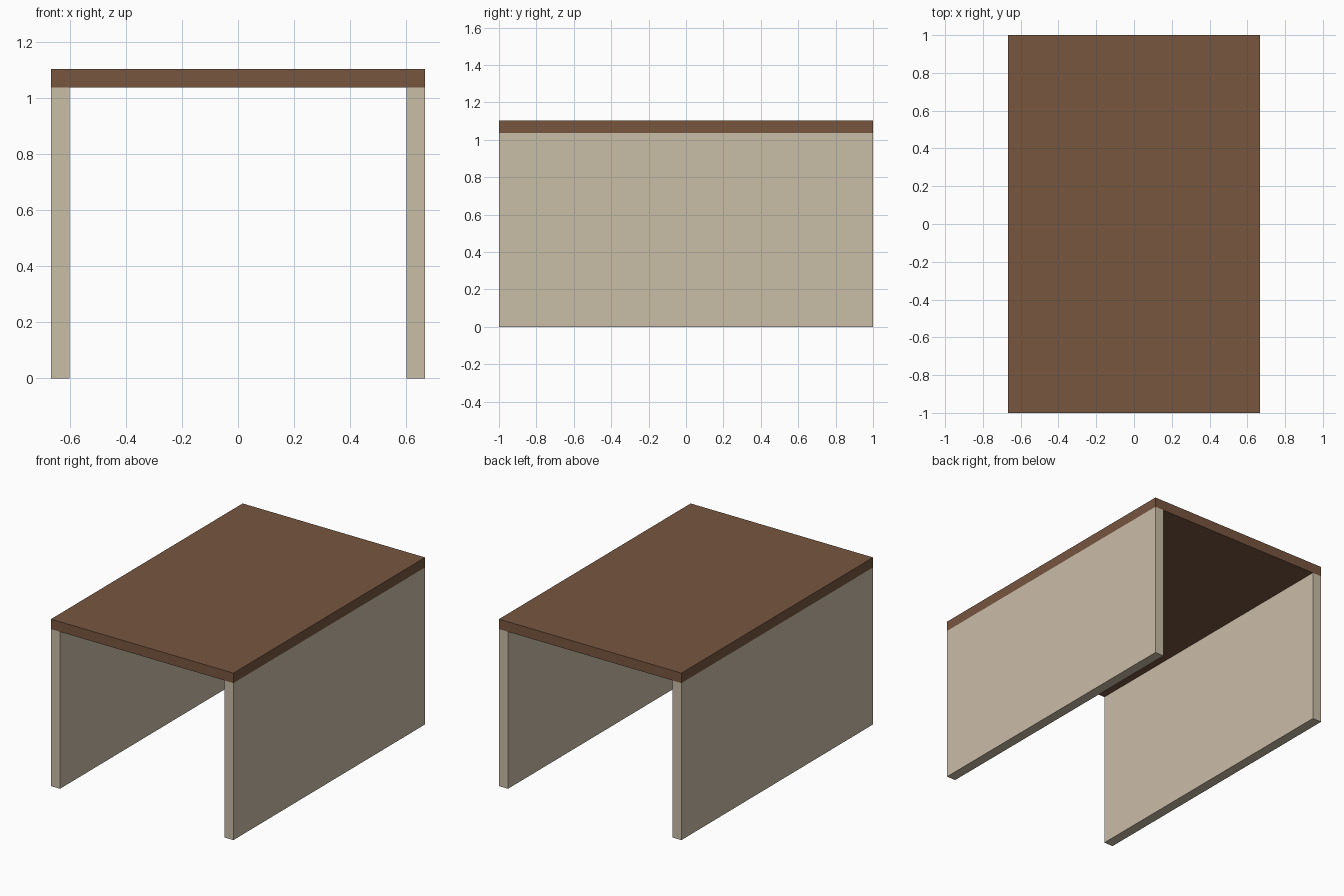
import bpy

if "Cube" in bpy.data.objects:
    bpy.data.objects.remove(bpy.data.objects["Cube"])

W, D, H, T = 1.333, 2.0, 1.103, 0.066  # overall width, depth, height, board thickness


def material(name, color):
    m = bpy.data.materials.new(name)
    m.diffuse_color = (*color, 1.0)
    m.use_nodes = True
    m.node_tree.nodes["Principled BSDF"].inputs["Base Color"].default_value = m.diffuse_color
    return m


def board(name, size, center, mat):
    bpy.ops.mesh.primitive_cube_add(size=1, location=center)
    ob = bpy.context.object
    ob.name = name
    ob.scale = size
    bpy.ops.object.transform_apply(location=False, rotation=False, scale=True)
    ob.data.materials.append(mat)
    return ob


dark_wood = material("dark_wood", (0.185, 0.093, 0.051))
pale_panel = material("pale_panel", (0.59, 0.51, 0.386))

# Table top spanning the full width
board("table_top", (W, D, T), (0, 0, H - T / 2), dark_wood)

# Full-depth panel legs, flush with the sides of the top
leg_h = H - T
for side, name in ((-1, "left_panel_leg"), (1, "right_panel_leg")):
    board(name, (T, D, leg_h), (side * (W - T) / 2, 0, leg_h / 2), pale_panel)
